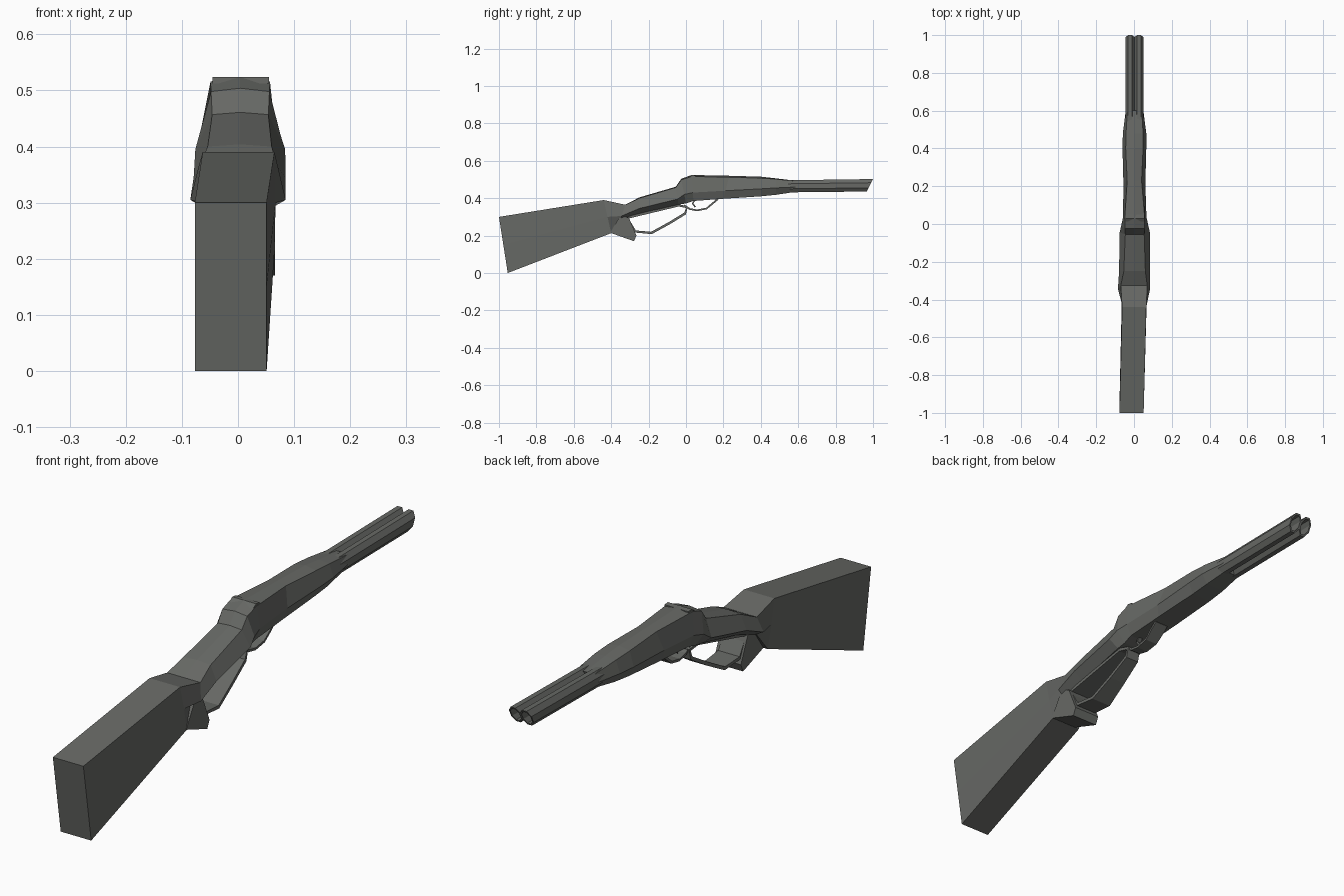
import bpy, math
from mathutils import Vector

if "Cube" in bpy.data.objects:
    bpy.data.objects.remove(bpy.data.objects["Cube"])

metal = bpy.data.materials.new("dark_grey")
metal.diffuse_color = (0.135, 0.14, 0.13, 1)
metal.use_nodes = True
metal.node_tree.nodes["Principled BSDF"].inputs["Base Color"].default_value = metal.diffuse_color


def make(name, verts, faces):
    mesh = bpy.data.meshes.new(name)
    mesh.from_pydata(verts, [], faces)
    mesh.materials.append(metal)
    obj = bpy.data.objects.new(name, mesh)
    bpy.context.collection.objects.link(obj)
    return obj


def loft(name, rings, caps=True, closed=False):
    """Skin a list of equal rings with quads."""
    n, m = len(rings[0]), len(rings)
    verts = [v for r in rings for v in r]
    faces = []
    for i in range(m if closed else m - 1):
        a, b = i * n, (i + 1) % m * n
        for k in range(n):
            j = (k + 1) % n
            faces.append((a + k, a + j, b + j, b + k))
    if caps and not closed:
        faces += [tuple(reversed(range(n))), tuple(range((m - 1) * n, m * n))]
    return make(name, verts, faces)


def body_ring(yt, yb, cx, zt, ridge, wt, zm, wm, zb, wb):
    """Seven-sided section: ridge, shoulders, waist, underside."""
    ym = yb + (yt - yb) * (zm - zb) / (zt - zb)
    return [(cx, yt, zt + ridge), (cx + wt, yt, zt), (cx + wm, ym, zm), (cx + wb, yb, zb),
            (cx - wb, yb, zb), (cx - wm, ym, zm), (cx - wt, yt, zt)]


# Stock: plain tapering box that narrows into the wrist
neck = body_ring(-.325, -.35, 0, .365, 0, .07, .305, .085, .285, .05)
loft("stock", [
    body_ring(-1, -.953, -.013, .30, 0, .064, .15, .064, 0, .064),
    body_ring(-.44, -.40, .001, .39, 0, .064, .30, .066, .213, .064),
    neck])

# Wrist, receiver and forend
loft("receiver", [
    neck,
    body_ring(-.25, -.25, .003, .40, .004, .057, .345, .082, .318, .042),
    body_ring(-.055, -.04, .004, .457, .004, .05, .395, .08, .366, .042),
    body_ring(-.025, 0, .004, .498, .006, .052, .42, .072, .372, .042),
    body_ring(.03, .04, .004, .516, .008, .053, .43, .062, .385, .045),
    body_ring(.23, .2, .002, .512, .008, .038, .44, .058, .397, .045),
    body_ring(.40, .40, .002, .507, .008, .046, .45, .063, .41, .042),
    body_ring(.48, .48, .003, .502, .004, .045, .455, .062, .418, .04),
    body_ring(.60, .58, .003, .49, .002, .038, .46, .048, .433, .032)])


# Two side by side barrels, hollow, with a raked muzzle
def barrel(name, cx):
    def ring(y, rx, rz, cz, rake=0):
        out = []
        for k in range(8):
            a = math.tau * (k + .5) / 8
            s = math.sin(a)
            out.append((cx + rx * math.cos(a), y + rake * s, cz + rz * s))
        return out
    return loft(name, [
        ring(.5, .026, .035, .463),
        ring(.983, .026, .036, .469, .018),
        ring(.983, .020, .029, .469, .015),
        ring(.72, .020, .029, .466)])


for side, label in ((-1, "left"), (1, "right")):
    barrel(label + "_barrel", .003 + side * .0235)


# Flat bent strips along a path in the side plane
def strip(name, points, thick, closed=False):
    """points: (y, z, half width)"""
    rings, n = [], len(points)
    for i, (y, z, w) in enumerate(points):
        p = points[(i - 1) % n] if closed or i else points[0]
        q = points[(i + 1) % n] if closed or i < n - 1 else points[-1]
        t = Vector((q[0] - p[0], q[1] - p[1])).normalized() * thick / 2
        a, b = (y - t.y, z + t.x), (y + t.y, z - t.x)
        rings.append([(.008 - w, *a), (.008 + w, *a), (.008 + w, *b), (.008 - w, *b)])
    return loft(name, rings, closed=closed)


strip("lever_loop", [
    (-.31, .297, .045), (-.272, .222, .045), (-.185, .214, .042),
    (-.09, .266, .034), (-.005, .318, .028), (.005, .352, .028), (-.04, .362, .032)],
    .013, closed=True)
strip("trigger_guard", [
    (-.01, .362, .022), (.02, .342, .022), (.06, .335, .024), (.11, .345, .026),
    (.14, .370, .028), (.17, .395, .028)], .009)
strip("trigger", [(.05, .392, .008), (.035, .372, .008), (.05, .352, .006)], .008)

# Pointed spur under the wrist
profile = [(-.405, .215), (-.278, .170), (-.265, .200), (-.305, .295), (-.35, .31)]
loft("spur", [[(x, y, z) for y, z in profile] for x in (-.045, .066)])

# Low rear sight
loft("rear_sight", [[(x, .012, .512), (x, .03, .524), (x, .05, .522), (x, .05, .512)]
                    for x in (-.045, .055)])
